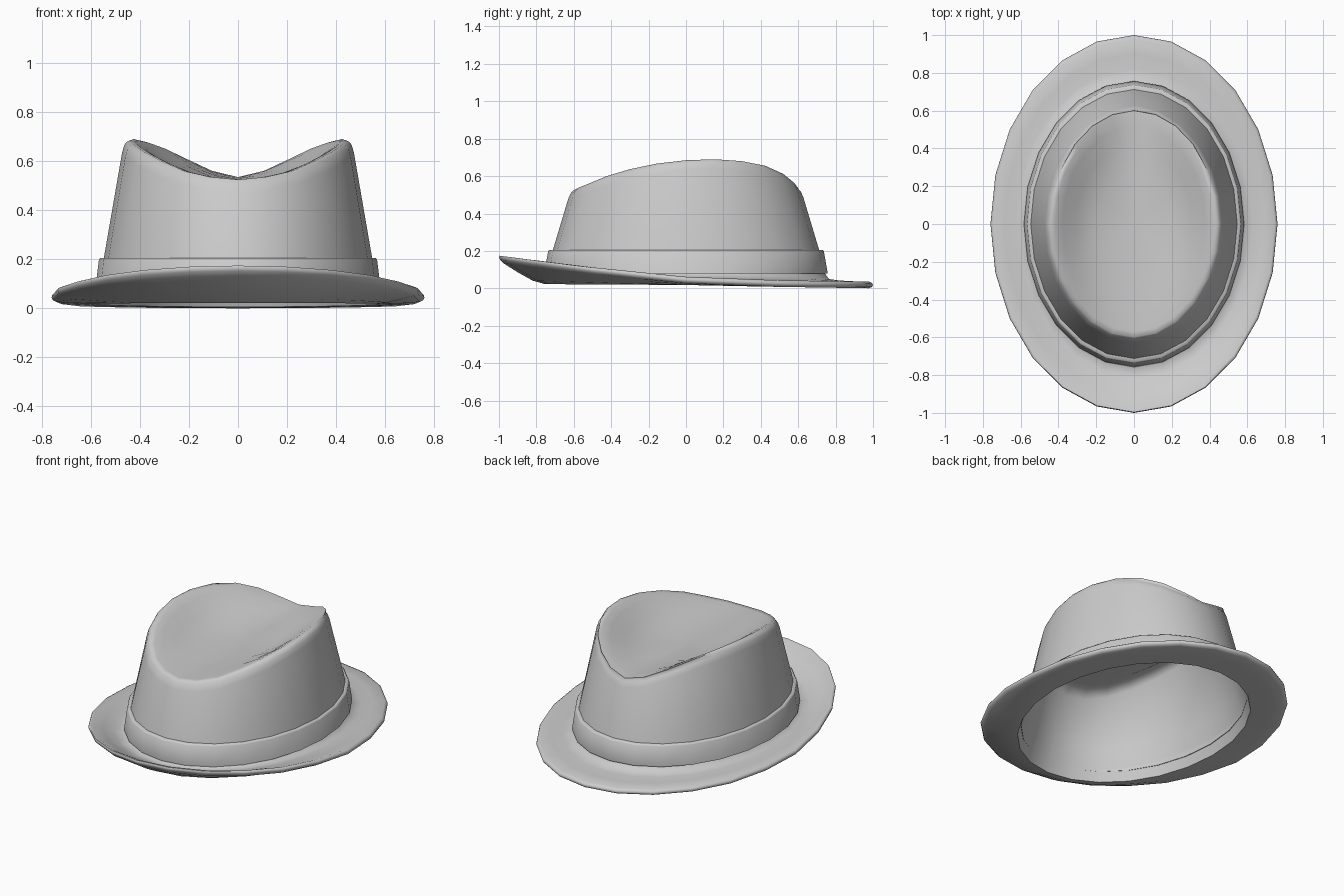
import bpy, bmesh, math

if "Cube" in bpy.data.objects:
    bpy.data.objects.remove(bpy.data.objects["Cube"])

N = 24
ANG = [2 * math.pi * i / N for i in range(N)]
# crown rim height, front to back, every 15 degrees
RIM = [.525, .536, .56, .60, .637, .667, .685, .69, .68, .655, .612, .563, .535]


def rim(a):
    s = max(-1, min(1, math.sin(a)))
    return RIM[round((math.asin(s) + math.pi / 2) / (math.pi / 12))]


def ring(rx, ry, z):
    """Elliptical ring; z is a number or a function of the angle."""
    return [(rx * math.cos(a), ry * math.sin(a), z(a) if callable(z) else z) for a in ANG]


def loft(name, rings, caps=(), closed=False):
    """Bridge rings in order; caps are (ring index, centre height)."""
    bm = bmesh.new()
    rows = [[bm.verts.new(p) for p in r] for r in rings]
    pairs = list(zip(rows, rows[1:])) + ([(rows[-1], rows[0])] if closed else [])
    for a, b in pairs:
        for i in range(N):
            j = (i + 1) % N
            bm.faces.new((a[i], a[j], b[j], b[i]))
    for idx, z in caps:
        c = bm.verts.new((0, 0, z))
        for i in range(N):
            bm.faces.new((rows[idx][i], rows[idx][(i + 1) % N], c))
    bmesh.ops.recalc_face_normals(bm, faces=bm.faces)
    me = bpy.data.meshes.new(name)
    bm.to_mesh(me)
    bm.free()
    ob = bpy.data.objects.new(name, me)
    bpy.context.collection.objects.link(ob)
    bpy.ops.object.select_all(action='DESELECT')
    ob.select_set(True)
    bpy.context.view_layer.objects.active = ob
    bpy.ops.object.shade_smooth_by_angle(angle=math.radians(66))
    return ob


# pinched crown top: saddle falling from the rim to the central dent
FLOOR = .525


def top(k, w, drop=0):
    return ring(.44 * k, .60 * k, lambda a: FLOOR + w * (rim(a) - FLOOR) - drop)


# tapered crown wall ending just below the rim
def wall(below, inset=0):
    pts = []
    for a in ANG:
        z = rim(a) - below
        pts.append(((.547 - .173 * (z - .205) - inset) * math.cos(a),
                    (.712 - .30 * (z - .205) - inset) * math.sin(a), z))
    return pts


# brim: tilted slightly back, turned up towards the front edge
def brim(r, t):
    w = max(0, (r - .77) / .23) ** 1.2

    def z(a):
        s = math.sin(a)
        y = r * s
        base = .016 - .006 * y if y < 0 else .016 - .016 * y
        lift = .128 * max(0, -s) + .012 * max(0, 1 - 2 * abs(s))
        return base + lift * w + t
    return ring(.76 - (1 - r) * .73, r, z)


DENT = [(.45, .08), (.7, .46), (.86, .80)]
shell = [top(k, w) for k, w in DENT]
shell += [top(.95, .965), top(1, 1), wall(.005, .012), wall(.018, .004), wall(.05)]
shell += [ring(.547, .712, .205), ring(.565, .738, .085)]
shell += [brim(.765, .046), brim(.82, .039), brim(.9, .036), brim(.98, .035),
          brim(.996, .027), brim(1, .017), brim(.995, .007), brim(.975, 0),
          brim(.9, 0), brim(.82, 0), brim(.755, .002)]
# inside: lining wall and underside of the dent
shell += [ring(.53, .69, .205), wall(.065, .022)]
shell += [top(k * .98, w, .025) for k, w in [(.94, .9)] + DENT[::-1]]
loft("hat_shell", shell, caps=[(0, FLOOR), (-1, FLOOR - .025)])

# hat band around the crown base
loft("hat_band", [ring(.583, .755, .08), ring(.581, .757, .086), ring(.567, .737, .198),
                  ring(.562, .731, .205), ring(.545, .708, .205), ring(.56, .735, .08)],
     closed=True)
